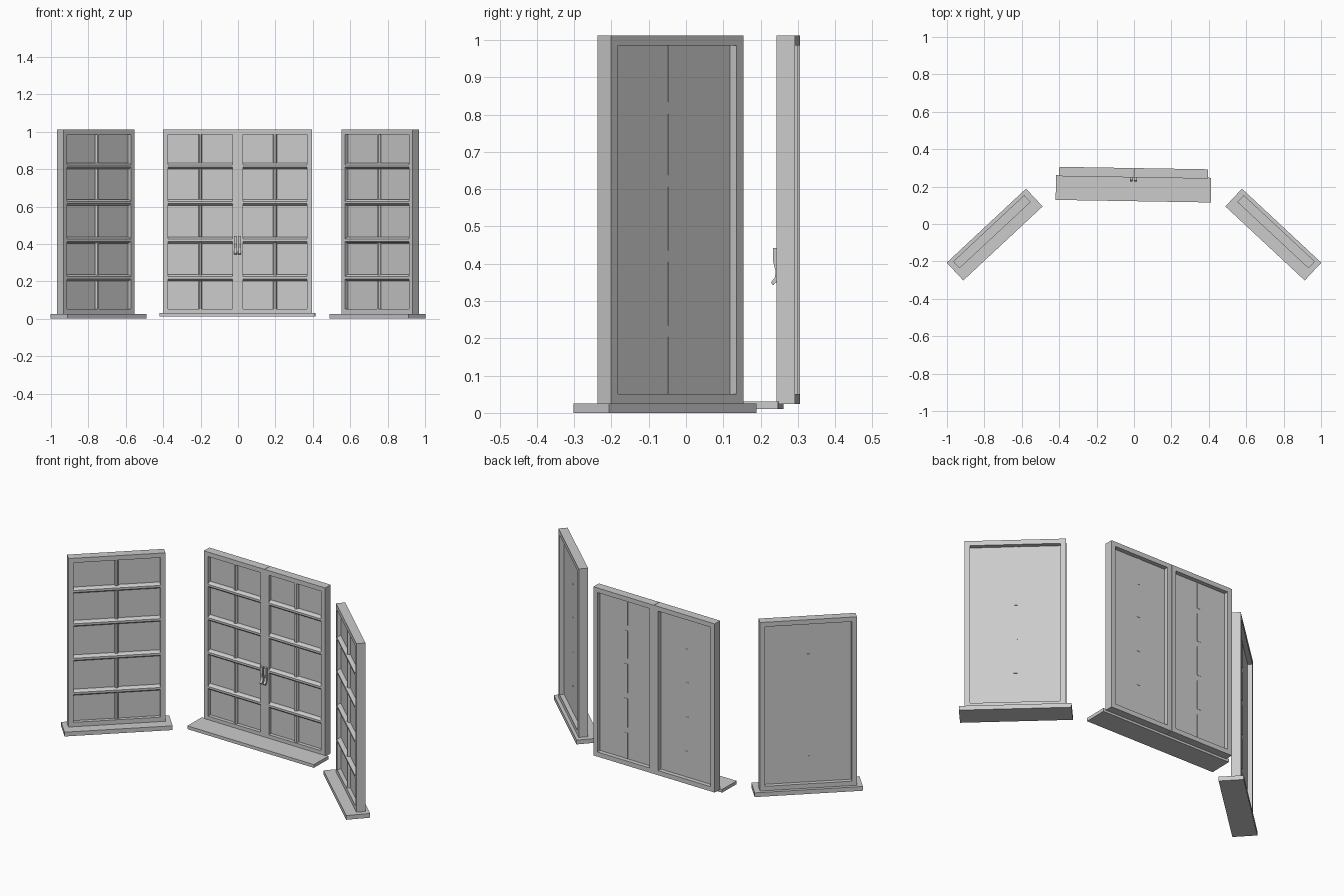
import bpy, math
from mathutils import Matrix

if "Cube" in bpy.data.objects:
    bpy.data.objects.remove(bpy.data.objects["Cube"])

Z0, Z1 = 0.024, 1.012        # frame bottom and top
RAIL, DEPTH = 0.027, 0.05    # frame bar width and depth
BARS = (0.219, 0.42, 0.622, 0.817)


def make(name, verts, faces, mat):
    me = bpy.data.meshes.new(name)
    me.from_pydata(verts, [], faces)
    ob = bpy.data.objects.new(name, me)
    ob.matrix_world = mat
    bpy.context.collection.objects.link(ob)
    return ob


def prism(name, section, a, b, place, mat):
    """Extrude a 2D section from a to b; place(p, q, t) gives the 3D point."""
    n = len(section)
    verts = [place(p, q, t) for t in (a, b) for p, q in section]
    faces = [(i, (i + 1) % n, n + (i + 1) % n, n + i) for i in range(n)]
    faces += [tuple(range(n))[::-1], tuple(range(n, 2 * n))]
    ob = make(name, verts, faces, mat)
    fix_normals(ob)
    return ob


def fix_normals(ob):
    import bmesh
    bm = bmesh.new()
    bm.from_mesh(ob.data)
    bmesh.ops.recalc_face_normals(bm, faces=bm.faces)
    bm.to_mesh(ob.data)
    bm.free()


def along_x(p, q, t): return (t, p, q)
def along_z(p, q, t): return (p, q, t)


def box(name, x0, x1, y0, y1, z0, z1, mat):
    return prism(name, [(x0, y0), (x1, y0), (x1, y1), (x0, y1)], z0, z1, along_z, mat)


def ring(name, x0, x1, mat):
    """Rectangular frame with mitred corners."""
    verts = []
    for y in (-DEPTH / 2, DEPTH / 2):
        for r in (0, RAIL):
            verts += [(x0 + r, y, Z0 + r), (x1 - r, y, Z0 + r),
                      (x1 - r, y, Z1 - r), (x0 + r, y, Z1 - r)]
    faces = []
    for i in range(4):
        j = (i + 1) % 4
        for a, b in ((0, 4), (4, 12), (12, 8), (8, 0)):
            faces.append((a + i, a + j, b + j, b + i))
    fix_normals(make(name, verts, faces, mat))


def casement(name, x0, x1, mat):
    ring(name + "_frame", x0, x1, mat)
    a, b, mid = x0 + RAIL, x1 - RAIL, (x0 + x1) / 2
    box(name + "_glass", a, b, -0.004, 0.0, Z0 + RAIL, Z1 - RAIL, mat)
    # bevelled horizontal glazing bars
    for i, z in enumerate(BARS):
        sec = [(-0.002, z - .017), (-0.014, z - .015), (-0.025, z - .006),
               (-0.025, z + .006), (-0.014, z + .015), (-0.002, z + .017)]
        prism(f"{name}_crossbar_{i}", sec, a - .004, b + .004, along_x, mat)
    # upright bar pieces between the crossbars, showing just behind the glass
    ends = [Z0 + RAIL] + [e for z in BARS for e in (z - .016, z + .016)] + [Z1 - RAIL]
    for i in range(5):
        sec = [(mid - .01, .0015), (mid + .01, .0015), (mid + .01, -.012),
               (mid + .005, -.02), (mid - .005, -.02), (mid - .01, -.012)]
        prism(f"{name}_upright_{i}", sec, ends[2 * i], ends[2 * i + 1], along_z, mat)


def placed(x, y, deg):
    return Matrix.Translation((x, y, 0)) @ Matrix.Rotation(math.radians(deg), 4, 'Z')


# angled side windows with their sills
for side, s in (("left", -1), ("right", 1)):
    mat = placed(s * 0.76, -0.0415, -43 * s)
    casement(side + "_window", -0.26, 0.26, mat)
    box(side + "_sill", -0.29, 0.29, -0.065, 0.065, 0.0, 0.025,
        placed(s * 0.745, -0.0565, -43 * s))

# centre window: two casements, sill and a pair of lever handles
mid = placed(-0.002, 0.274, -0.95)
for side, s in (("left", -1), ("right", 1)):
    x0, x1 = sorted((s * 0.001, s * 0.398))
    casement("centre_" + side, x0, x1, mid)
    lever = [(-.024, .442), (-.040, .442), (-.040, .405), (-.033, .378),
             (-.036, .362), (-.046, .350), (-.041, .343), (-.030, .352),
             (-.025, .368)]
    a, b = sorted((s * .004, s * .019))
    prism(side + "_handle", lever, a, b, along_x, mid)
box("centre_sill", -0.415, 0.415, -0.066, 0.066, 0.011, 0.03, placed(-0.003, 0.188, -0.95))
